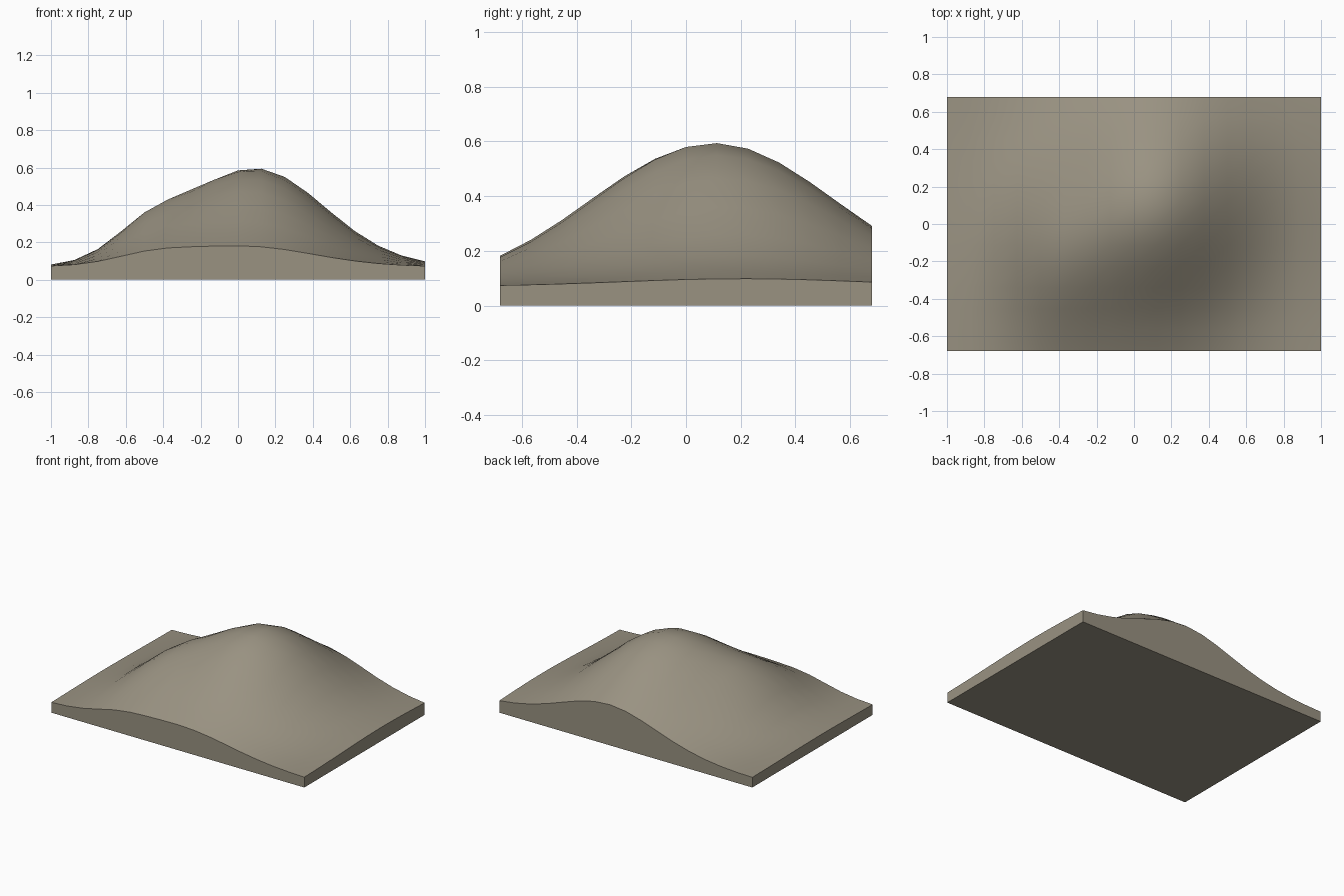
import bpy, bmesh, math

if "Cube" in bpy.data.objects:
    bpy.data.objects.remove(bpy.data.objects["Cube"])

W, D = 2.0, 1.36          # slab footprint
NX, NY = 16, 12           # terrain grid divisions
BASE = 0.07               # slab thickness at the rim


def height(x, y):
    """Rim height + slightly skewed main hill + left front shoulder."""
    dx, dy = x - 0.09, y - 0.10
    hill = 0.525 * math.exp(-(3.57 * dx * dx + 2.6 * dy * dy - 0.6 * dx * dy))
    sx, sy = x + 0.47, y + 0.18
    shoulder = 0.15 * math.exp(-(sx * sx / 0.075 + sy * sy / 0.2))
    return BASE + hill + shoulder


bm = bmesh.new()

# Hill surface
bmesh.ops.create_grid(bm, x_segments=NX, y_segments=NY, size=1)
for v in bm.verts:
    v.co.x *= W / 2
    v.co.y *= D / 2
    v.co.z = height(v.co.x, v.co.y)

# Side walls dropped to the ground, then the flat underside
rim = [e for e in bm.edges if e.is_boundary]
ext = bmesh.ops.extrude_edge_only(bm, edges=rim)["geom"]
for v in ext:
    if isinstance(v, bmesh.types.BMVert):
        v.co.z = 0
bottom = [e for e in bm.edges if e.is_boundary]
bmesh.ops.contextual_create(bm, geom=bottom)
bmesh.ops.recalc_face_normals(bm, faces=bm.faces)

mesh = bpy.data.meshes.new("hill_terrain")
bm.to_mesh(mesh)
bm.free()

# Stone colour
mat = bpy.data.materials.new("warm grey stone")
mat.diffuse_color = (0.32, 0.288, 0.222, 1)
mat.use_nodes = True
mat.node_tree.nodes["Principled BSDF"].inputs["Base Color"].default_value = mat.diffuse_color
mesh.materials.append(mat)

hill = bpy.data.objects.new("hill_terrain", mesh)
bpy.context.collection.objects.link(hill)
bpy.context.view_layer.objects.active = hill
hill.select_set(True)
bpy.ops.object.shade_smooth_by_angle(angle=math.radians(35))
